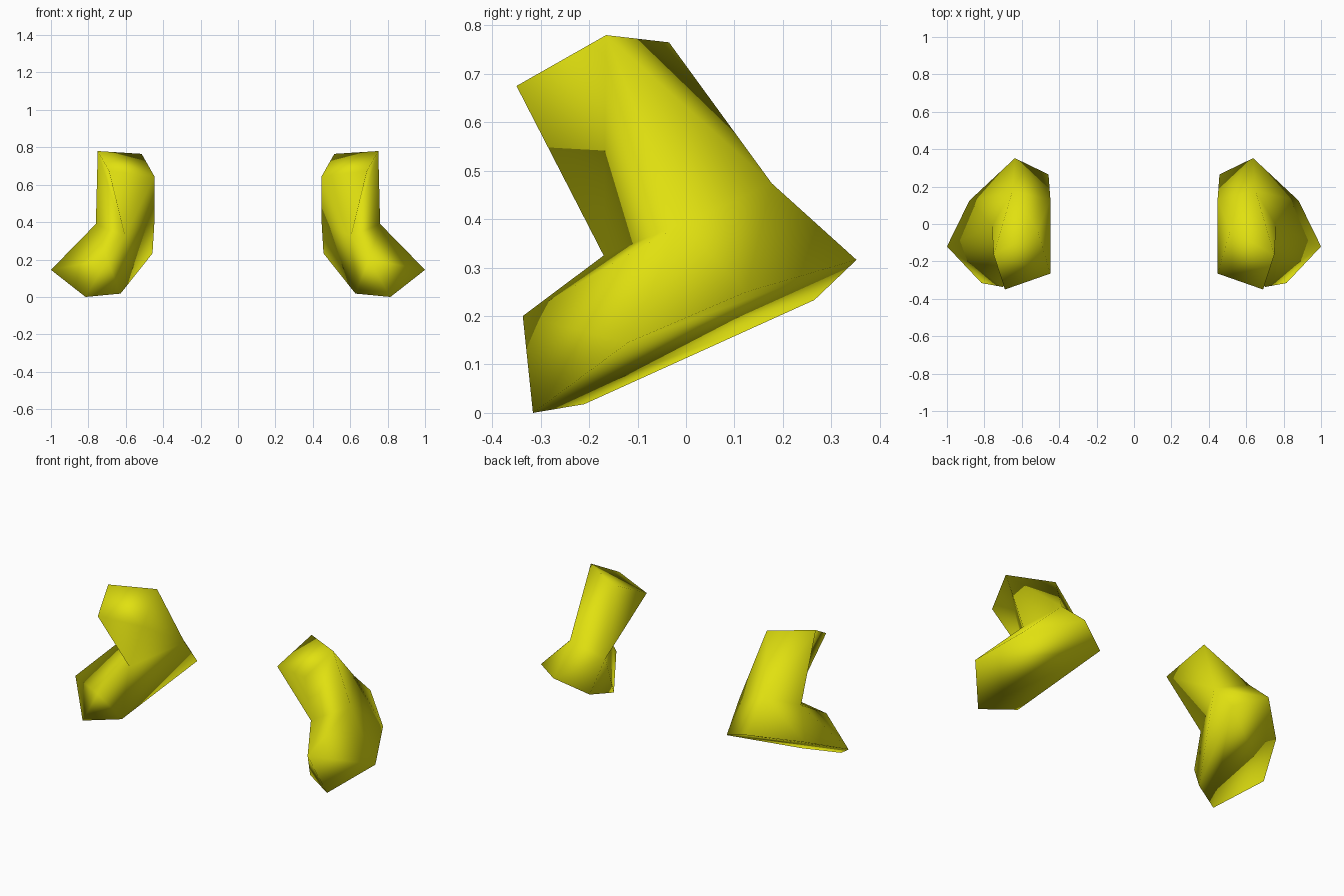
import bpy, bmesh

if "Cube" in bpy.data.objects:
    bpy.data.objects.remove(bpy.data.objects["Cube"])

yellow = bpy.data.materials.new("yellow")
yellow.diffuse_color = (0.75, 0.75, 0.005, 1)
yellow.use_nodes = True
yellow.node_tree.nodes["Principled BSDF"].inputs["Base Color"].default_value = yellow.diffuse_color

# Corner points of one bent leg
points = {
    # shaft top
    "top_out_back": (0.75, -0.165, 0.78), "top_in_back": (0.515, -0.035, 0.765),
    "top_in_front": (0.447, -0.265, 0.645), "top_out_front": (0.69, -0.35, 0.675),
    # ankle
    "ankle_back": (0.65, 0.177, 0.474), "ankle_in": (0.447, 0.13, 0.40),
    "ankle_front": (0.605, -0.17, 0.325), "ankle_out": (0.76, -0.01, 0.39),
    # foot
    "heel": (0.637, 0.352, 0.316), "heel_in": (0.457, 0.265, 0.233),
    "heel_out": (0.88, 0.125, 0.25), "side": (1.0, -0.12, 0.145),
    "toe_top": (0.70, -0.337, 0.20), "toe_low": (0.815, -0.316, 0.0),
    "sole_in": (0.628, -0.21, 0.018),
}
faces = [
    # shaft
    "top_out_back top_in_back top_in_front top_out_front",
    "top_in_back top_out_back ankle_back ankle_in",
    "top_in_front top_in_back ankle_in ankle_front",
    "top_out_front top_in_front ankle_front",
    "top_out_back top_out_front ankle_front ankle_out",
    "top_out_back ankle_out ankle_back",
    # foot sides
    "ankle_back ankle_out heel_out heel",
    "ankle_out side heel_out",
    "ankle_out toe_top side",
    "ankle_out ankle_front toe_top",
    "side toe_top toe_low",
    "toe_top sole_in toe_low",
    "toe_top ankle_front sole_in",
    "ankle_front ankle_in sole_in",
    "ankle_in heel_in sole_in",
    "ankle_in ankle_back heel heel_in",
    # sole
    "heel heel_out side heel_in",
    "heel_in side toe_low sole_in",
]

bm = bmesh.new()
verts = {name: bm.verts.new(co) for name, co in points.items()}
for f in faces:
    bm.faces.new([verts[n] for n in f.split()]).smooth = True
bmesh.ops.recalc_face_normals(bm, faces=bm.faces[:])
mesh = bpy.data.meshes.new("bent_legs")
bm.to_mesh(mesh)
bm.free()
mesh.materials.append(yellow)

# Pair of legs, mirrored across the middle
legs = bpy.data.objects.new("bent_legs", mesh)
bpy.context.collection.objects.link(legs)
mirror = legs.modifiers.new("mirror", 'MIRROR')
mirror.use_mirror_merge = False
